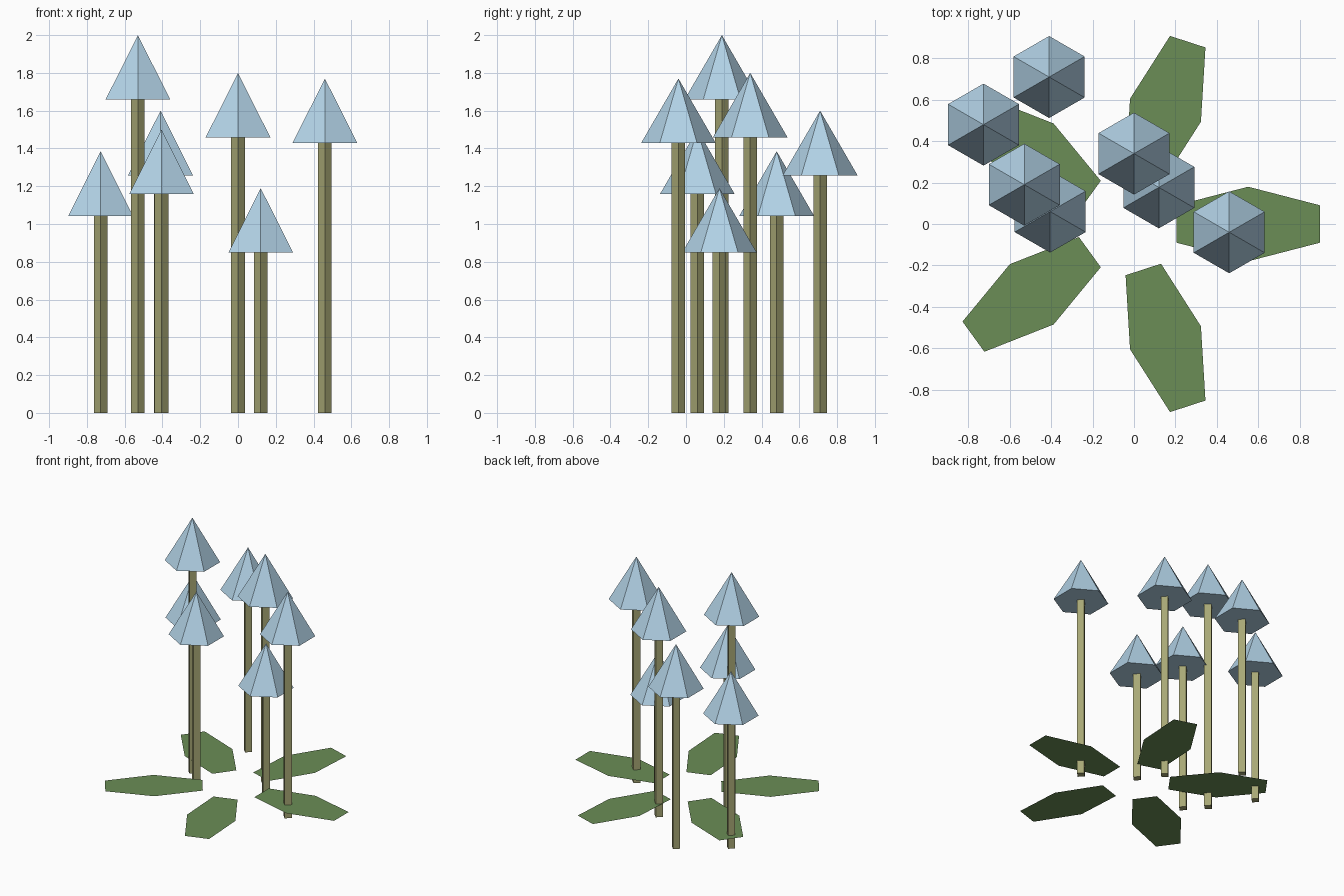
import bpy
import bmesh
from math import cos, sin, radians
from mathutils import Matrix

cube = bpy.data.objects.get("Cube")
if cube:
    bpy.data.objects.remove(cube, do_unlink=True)


def make_material(name, rgb):
    mat = bpy.data.materials.new(name)
    mat.use_nodes = True
    mat.diffuse_color = (*rgb, 1)
    node = next(n for n in mat.node_tree.nodes if n.type == 'BSDF_PRINCIPLED')
    node.inputs["Base Color"].default_value = (*rgb, 1)
    return mat


PETAL = make_material("pale blue", (0.445, 0.644, 0.791))
STEM = make_material("dry olive", (0.392, 0.392, 0.181))
LEAF = make_material("leaf green", (0.145, 0.27, 0.094))


def add_object(name, bm, mat):
    mesh = bpy.data.meshes.new(name)
    bm.to_mesh(mesh)
    bm.free()
    mesh.materials.append(mat)
    obj = bpy.data.objects.new(name, mesh)
    bpy.context.scene.collection.objects.link(obj)
    return obj


def add_cone(name, mat, x, y, bottom, top, sides, r_bottom, r_top):
    """Flat-shaded cone or prism with a corner pointing along y."""
    bm = bmesh.new()
    bmesh.ops.create_cone(bm, cap_ends=True, segments=sides, radius1=r_bottom,
                          radius2=r_top, depth=top - bottom)
    # Put the first corner on the y axis
    first = max(bm.verts, key=lambda v: v.co.y)
    if abs(first.co.x) > 0.001:
        turn = Matrix.Rotation(radians(180 / sides), 4, 'Z')
        bmesh.ops.transform(bm, matrix=turn, verts=bm.verts)
    bmesh.ops.translate(bm, vec=(x, y, (bottom + top) / 2), verts=bm.verts)
    return add_object(name, bm, mat)


# Flowers: x, y and tip height
FLOWERS = [
    (-0.53, 0.19, 2.0), (0.0, 0.34, 1.8), (0.46, -0.04, 1.77),
    (-0.41, 0.71, 1.6), (-0.405, 0.06, 1.5), (-0.727, 0.48, 1.385),
    (0.12, 0.177, 1.19),
]
BELL_HEIGHT = 0.342
for i, (x, y, tip) in enumerate(FLOWERS, 1):
    base = tip - BELL_HEIGHT
    add_cone(f"flower_bell_{i}", PETAL, x, y, base, tip, 6, 0.198, 0)
    add_cone(f"flower_stem_{i}", STEM, x, y, 0, base + 0.02, 4, 0.036, 0.036)

# Leaves: five flat blades in a ring; distance from centre and half width
BLADE = [(0.231, 0.09), (0.578, 0.18), (0.926, 0.09)]
RING_X, LEAF_Z = -0.0265, 0.104
outline = [(r, -w) for r, w in BLADE] + [(r, w) for r, w in reversed(BLADE)]
for i in range(5):
    a = radians(72 * i)
    bm = bmesh.new()
    bm.faces.new([bm.verts.new((RING_X + r * cos(a) - w * sin(a),
                                r * sin(a) + w * cos(a), LEAF_Z))
                  for r, w in outline])
    add_object(f"leaf_{i + 1}", bm, LEAF)
